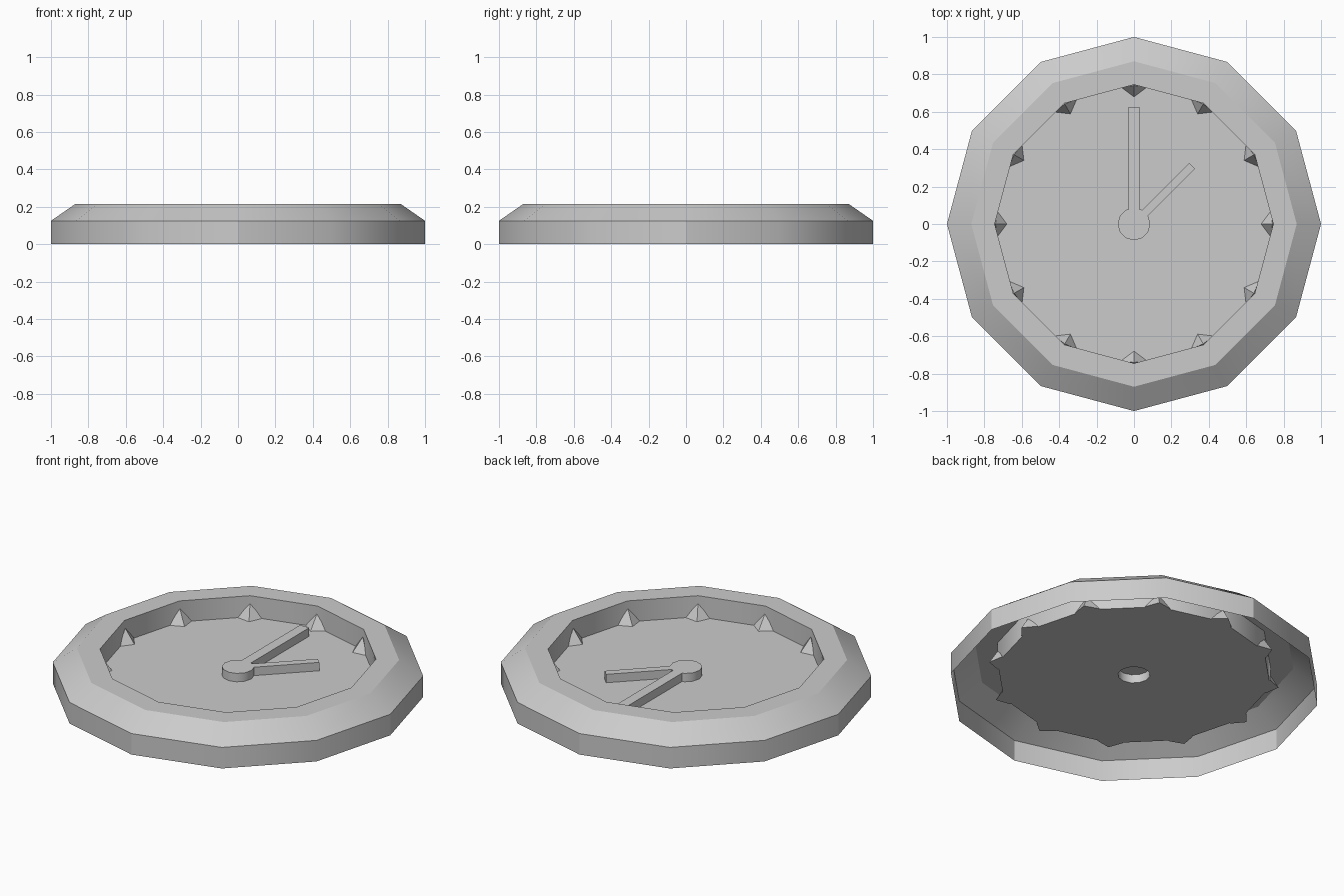
import bpy, bmesh, math
from mathutils import Matrix, Vector

if "Cube" in bpy.data.objects:
    bpy.data.objects.remove(bpy.data.objects["Cube"])

SIDES = 12
FACE_Z, TOP_Z, HAND_Z = 0.09, 0.215, 0.14


def add_object(name, bm, smooth=True):
    mesh = bpy.data.meshes.new(name)
    bm.to_mesh(mesh)
    bm.free()
    ob = bpy.data.objects.new(name, mesh)
    bpy.context.collection.objects.link(ob)
    if smooth:
        bpy.context.view_layer.objects.active = ob
        ob.select_set(True)
        bpy.ops.object.shade_smooth_by_angle(angle=math.radians(30))
        ob.select_set(False)
    return ob


def lathe(name, profile, cap=False):
    """Revolve (radius, z) points into an open-bottomed shell."""
    bm = bmesh.new()
    rings = []
    for r, z in profile:
        rings.append([bm.verts.new((r * math.cos(i * math.tau / SIDES),
                                    r * math.sin(i * math.tau / SIDES), z))
                      for i in range(SIDES)])
    for a, b in zip(rings, rings[1:]):
        for i in range(SIDES):
            j = (i + 1) % SIDES
            bm.faces.new((a[i], a[j], b[j], b[i]))
    if cap:
        bm.faces.new(rings[-1])
    return add_object(name, bm)


def hand(name, angle, start, end, width):
    """Flat bar pointing out from the hub, without an underside."""
    bm = bmesh.new()
    bmesh.ops.create_cube(bm, size=1)
    bm.faces.ensure_lookup_table()
    hidden = [f for f in bm.faces if f.normal.z < -0.5 or f.normal.x < -0.5]
    bmesh.ops.delete(bm, geom=hidden, context='FACES')
    m = (Matrix.Rotation(math.radians(angle), 4, 'Z')
         @ Matrix.Translation(((start + end) / 2, 0, (FACE_Z + HAND_Z) / 2))
         @ Matrix.Diagonal((end - start, width, HAND_Z - FACE_Z, 1)))
    bm.transform(m)
    add_object(name, bm, smooth=False)


# Rim, recessed dial and raised hub in one open-backed shell
lathe("clock_body", [(1, 0), (1, 0.125), (0.87, TOP_Z), (0.745, TOP_Z),
                     (0.745, FACE_Z), (0.087, FACE_Z), (0.087, HAND_Z)], cap=True)

# Hands
hand("minute_hand", 90, 0.079, 0.625, 0.06)
hand("hour_hand", 45, 0.084, 0.44, 0.045)

# Hour markers: small pyramids set into the corners of the inner wall
bm = bmesh.new()
for i in range(SIDES):
    a = i * math.tau / SIDES
    rot = Matrix.Rotation(a, 4, 'Z')
    base = [bm.verts.new(rot @ Vector((x, y, FACE_Z)))
            for x, y in ((0.68, 0), (0.732, -0.07), (0.79, 0), (0.732, 0.07))]
    tip = bm.verts.new(rot @ Vector((0.74, 0, FACE_Z + 0.08)))
    for k in range(4):
        bm.faces.new((base[k - 1], base[k], tip))
    bm.faces.new(base[::-1])
bmesh.ops.recalc_face_normals(bm, faces=bm.faces)
add_object("hour_markers", bm, smooth=False)
